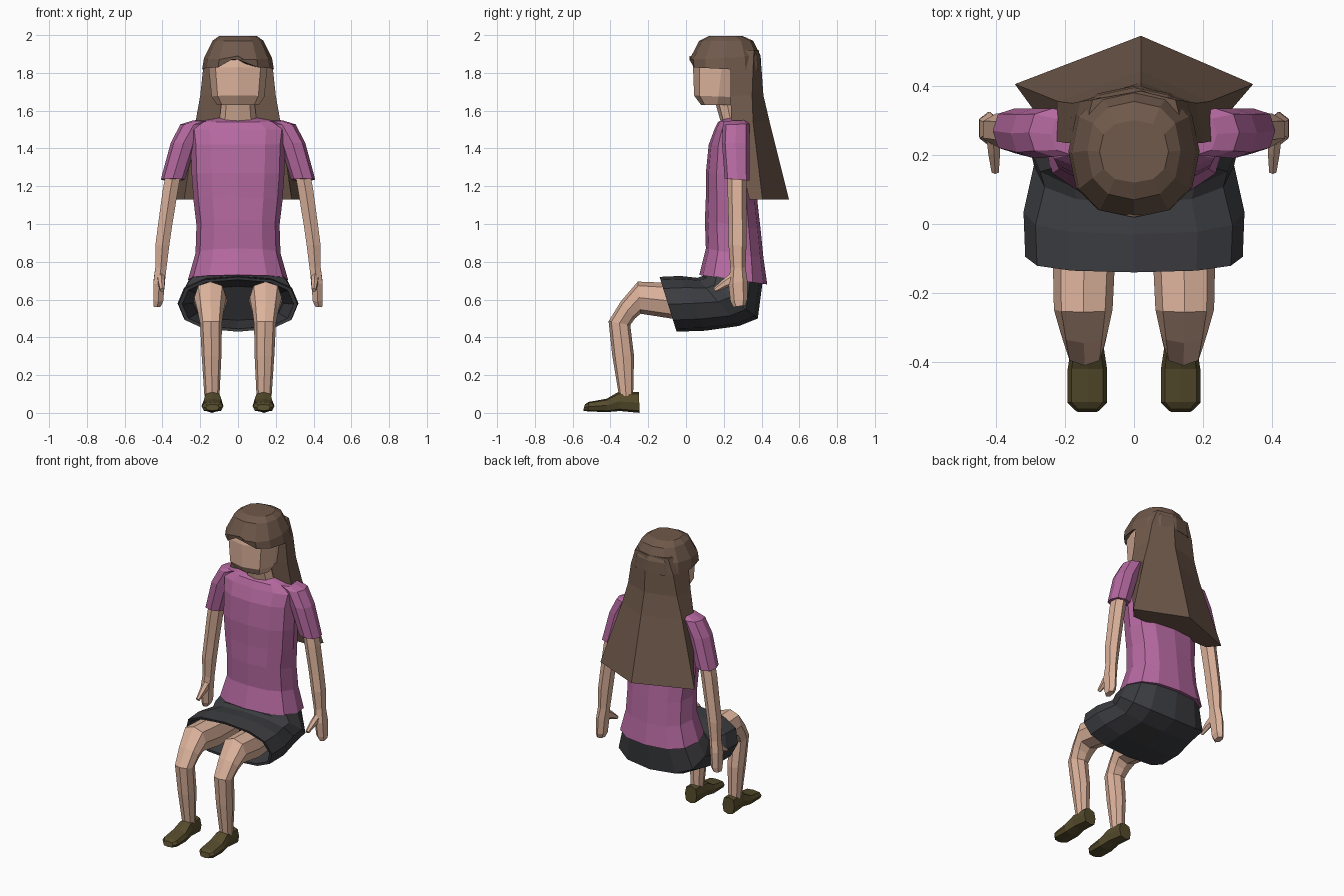
import bpy, bmesh
from math import cos, sin, pi


def material(name, rgb):
    m = bpy.data.materials.new(name)
    m.diffuse_color = (*rgb, 1)
    return m


SKIN = material("skin", (0.72, 0.45, 0.33))
PINK = material("pink_cloth", (0.46, 0.14, 0.35))
BROWN = material("brown_hair", (0.16, 0.10, 0.07))
DARK = material("dark_cloth", (0.045, 0.046, 0.052))
OLIVE = material("olive_leather", (0.09, 0.07, 0.025))


def finish(bm, name, mat):
    bmesh.ops.recalc_face_normals(bm, faces=bm.faces)
    me = bpy.data.meshes.new(name)
    bm.to_mesh(me)
    bm.free()
    me.materials.append(mat)
    ob = bpy.data.objects.new(name, me)
    bpy.context.collection.objects.link(ob)
    return ob


def loft(name, mat, rings, n=6, side=1, box=1.0):
    """Rings are (front y, front z, back y, back z, half width, centre x)."""
    bm = bmesh.new()
    loops = []
    for py, pz, qy, qz, rx, cx in rings:
        loop = []
        for i in range(n):
            a = 2 * pi * i / n
            c, s = [(abs(v) ** box) * (1 if v > 0 else -1) for v in (cos(a), sin(a))]
            loop.append(bm.verts.new((side * (cx + rx * s),
                                      (py + qy) / 2 + c * (py - qy) / 2,
                                      (pz + qz) / 2 + c * (pz - qz) / 2)))
        loops.append(loop)
    for a, b in zip(loops, loops[1:]):
        for i in range(n):
            j = (i + 1) % n
            bm.faces.new((a[i], a[j], b[j], b[i]))
    bm.faces.new(loops[0])
    bm.faces.new(loops[-1])
    return finish(bm, name, mat)


# Shirt body
loft("shirt_body", PINK, [
    (.07, .73, .43, .68, .265, 0), (.105, .87, .41, .82, .225, 0),
    (.10, 1.02, .395, .97, .22, 0), (.105, 1.14, .38, 1.10, .235, 0),
    (.105, 1.27, .37, 1.25, .245, 0), (.12, 1.42, .36, 1.42, .25, 0),
    (.15, 1.50, .34, 1.50, .26, 0), (.17, 1.54, .32, 1.55, .20, 0),
    (.20, 1.555, .30, 1.57, .11, 0)], n=12, box=0.8)

# Skirt, with the inside of the hem folded back around the thighs
loft("skirt", DARK, [
    (.06, .67, .16, .49, .24, 0),
    (-.135, .705, -.05, .445, .295, 0), (-.14, .72, -.05, .43, .315, 0),
    (-.03, .725, .10, .435, .32, 0), (.06, .715, .28, .46, .29, 0),
    (.09, .725, .38, .50, .305, 0), (.10, .76, .405, .69, .25, 0)], n=12, box=0.8)

# Neck and head
loft("neck", SKIN, [(.19, 1.52, .29, 1.54, .10, 0), (.15, 1.66, .27, 1.68, .085, 0)], n=8)
loft("head", SKIN, [
    (.08, 1.63, .25, 1.63, .11, 0), (.043, 1.68, .30, 1.67, .14, 0),
    (.037, 1.83, .34, 1.82, .155, 0), (.06, 1.93, .33, 1.93, .13, 0)], n=8, box=0.75)

# Hair cap; the middle of the fringe is lifted into a notch
cap = loft("hair_cap", BROWN, [
    (.06, 1.86, .36, 1.84, .155, 0),
    (.02, 1.83, .40, 1.81, .19, 0), (.018, 1.87, .395, 1.89, .18, 0),
    (.07, 1.97, .355, 1.97, .135, 0), (.12, 1.995, .30, 1.995, .10, 0)], n=12, box=0.85)
for v in cap.data.vertices:
    if abs(v.co.x) < .01 and v.co.y < .03 and v.co.z < 1.85:
        v.co.z = 1.89

# Long hair falling over the back: side, corner and middle points per row
bm = bmesh.new()
rows = []
for z, x0, y0, x1, y1, y2 in [(1.92, .15, .24, .12, .36, .385),
                              (1.82, .185, .235, .155, .355, .40),
                              (1.68, .20, .235, .18, .35, .41),
                              (1.54, .225, .24, .22, .355, .443),
                              (1.13, .285, .335, .345, .405, .545)]:
    pts = [(-x0, y0), (-x1, y1), (.02, y2), (x1, y1), (x0, y0)]
    rows.append([bm.verts.new((x, y, z)) for x, y in pts])
for a, b in zip(rows, rows[1:]):
    for i in range(5):
        j = (i + 1) % 5
        bm.faces.new((a[i], a[j], b[j], b[i]))
bm.faces.new(rows[0])
bm.faces.new(rows[-1])
finish(bm, "long_hair", BROWN)

for side, tag in ((1, "right"), (-1, "left")):
    # Sleeve
    loft(tag + "_sleeve", PINK, [
        (.20, 1.545, .32, 1.55, .06, .18), (.195, 1.525, .335, 1.53, .07, .235),
        (.19, 1.43, .335, 1.43, .068, .288), (.205, 1.24, .335, 1.23, .064, .345)],
        n=8, side=side, box=0.8)
    # Arm running into the hand
    loft(tag + "_arm", SKIN, [
        (.22, 1.28, .32, 1.28, .045, .34), (.22, 1.18, .32, 1.18, .046, .358),
        (.225, 1.00, .32, 1.00, .043, .385), (.225, .89, .32, .89, .042, .40),
        (.235, .77, .315, .77, .034, .408), (.225, .68, .325, .70, .034, .418),
        (.235, .59, .325, .60, .030, .422), (.25, .56, .315, .57, .022, .428)],
        n=6, side=side, box=0.9)
    loft(tag + "_thumb", SKIN, [
        (.25, .75, .26, .67, .022, .408), (.20, .71, .22, .665, .020, .405),
        (.145, .66, .16, .64, .012, .402)], n=6, side=side)
    # Bent leg
    loft(tag + "_leg", SKIN, [
        (.08, .68, .13, .51, .085, .14), (-.13, .69, -.08, .50, .09, .145),
        (-.255, .695, -.24, .525, .085, .147), (-.345, .59, -.27, .50, .070, .145),
        (-.41, .485, -.295, .465, .058, .143), (-.39, .30, -.275, .30, .052, .14),
        (-.355, .09, -.28, .09, .040, .138)], n=8, side=side, box=0.85)
    # Shoe
    loft(tag + "_shoe", OLIVE, [
        (-.535, .045, -.545, .012, .035, .135), (-.515, .058, -.52, .008, .057, .135),
        (-.42, .075, -.42, .004, .057, .135), (-.36, .11, -.35, .010, .047, .135),
        (-.25, .11, -.245, 0, .043, .138)], n=8, side=side, box=0.65)
